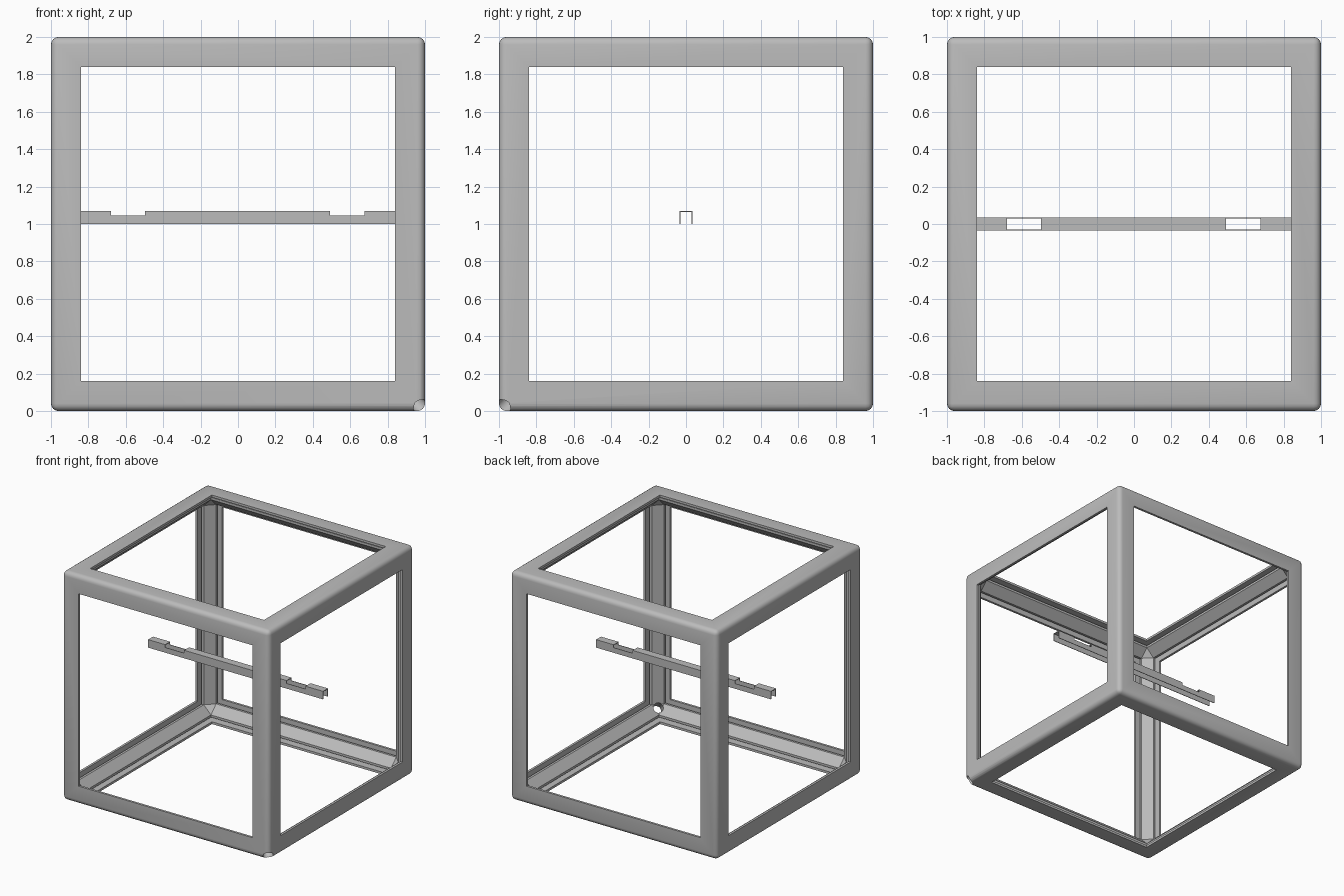
import bpy, bmesh, math
from mathutils import Vector

old = bpy.data.objects.get("Cube")
if old:
    bpy.data.objects.remove(old, do_unlink=True)

grey = bpy.data.materials.new("light grey")
grey.use_nodes = True
colour = (0.5, 0.5, 0.5, 1)
grey.diffuse_color = colour
grey.node_tree.nodes["Principled BSDF"].inputs["Base Color"].default_value = colour
CENTRE = Vector((0, 0, 1))


def box(name, size, centre=CENTRE, bevel=0, segments=1):
    """Box of full size, with optional bevelled edges."""
    bm = bmesh.new()
    bmesh.ops.create_cube(bm, size=1)
    bmesh.ops.scale(bm, vec=size, verts=bm.verts)
    if bevel:
        bmesh.ops.bevel(bm, geom=bm.edges[:], offset=bevel, segments=segments,
                        profile=0.5, affect='EDGES')
    mesh = bpy.data.meshes.new(name)
    bm.to_mesh(mesh)
    bm.free()
    mesh.materials.append(grey)
    ob = bpy.data.objects.new(name, mesh)
    ob.location = centre
    bpy.context.collection.objects.link(ob)
    return ob


def cut(target, cutter):
    """Subtract the cutter, then delete it."""
    cutter.hide_render = True
    mod = target.modifiers.new("cut", 'BOOLEAN')
    mod.operation, mod.object, mod.solver = 'DIFFERENCE', cutter, 'EXACT'
    bpy.context.view_layer.objects.active = target
    bpy.ops.object.modifier_apply(modifier=mod.name)
    bpy.data.objects.remove(cutter, do_unlink=True)


def smooth(ob):
    bpy.ops.object.select_all(action='DESELECT')
    ob.select_set(True)
    bpy.context.view_layer.objects.active = ob
    bpy.ops.object.shade_smooth_by_angle(angle=math.radians(35))


# Cube frame: rounded block, hollowed with a chamfered cavity
frame = box("cube_frame", (2, 2, 2), bevel=0.04, segments=4)
cut(frame, box("cavity", (1.88, 1.88, 1.88), bevel=0.07))

for axis in range(3):
    # Window openings, and the inner rebate behind each lip
    for wide, deep in ((1.68, 2.2), (1.74, 1.93)):
        size = [wide] * 3
        size[axis] = deep
        cut(frame, box("opening", size))
    # Panel slots behind the outer lips
    for side in (-1, 1):
        size = [1.82] * 3
        size[axis] = 0.02
        offset = Vector((0, 0, 0))
        offset[axis] = side * 0.97
        cut(frame, box("slot", size, CENTRE + offset))

# Cable hole through the lower front left corner
bpy.ops.mesh.primitive_cylinder_add(vertices=32, radius=0.04, depth=0.7, location=(1, -1, 0))
drill = bpy.context.object
drill.rotation_euler = Vector((1, -1, -1)).to_track_quat('Z', 'Y').to_euler()
bpy.context.view_layer.update()
cut(frame, drill)
smooth(frame)

# Thin channel bar, open below, with two notches in its top
bar = box("channel_bar", (1.69, 0.068, 0.07), Vector((0, 0, 1.035)))
cut(bar, box("channel", (2, 0.058, 0.07), Vector((0, 0, 1.030))))
for side in (-1, 1):
    cut(bar, box("notch", (0.183, 0.2, 0.1), Vector((side * 0.586 - 0.002, 0, 1.095))))
